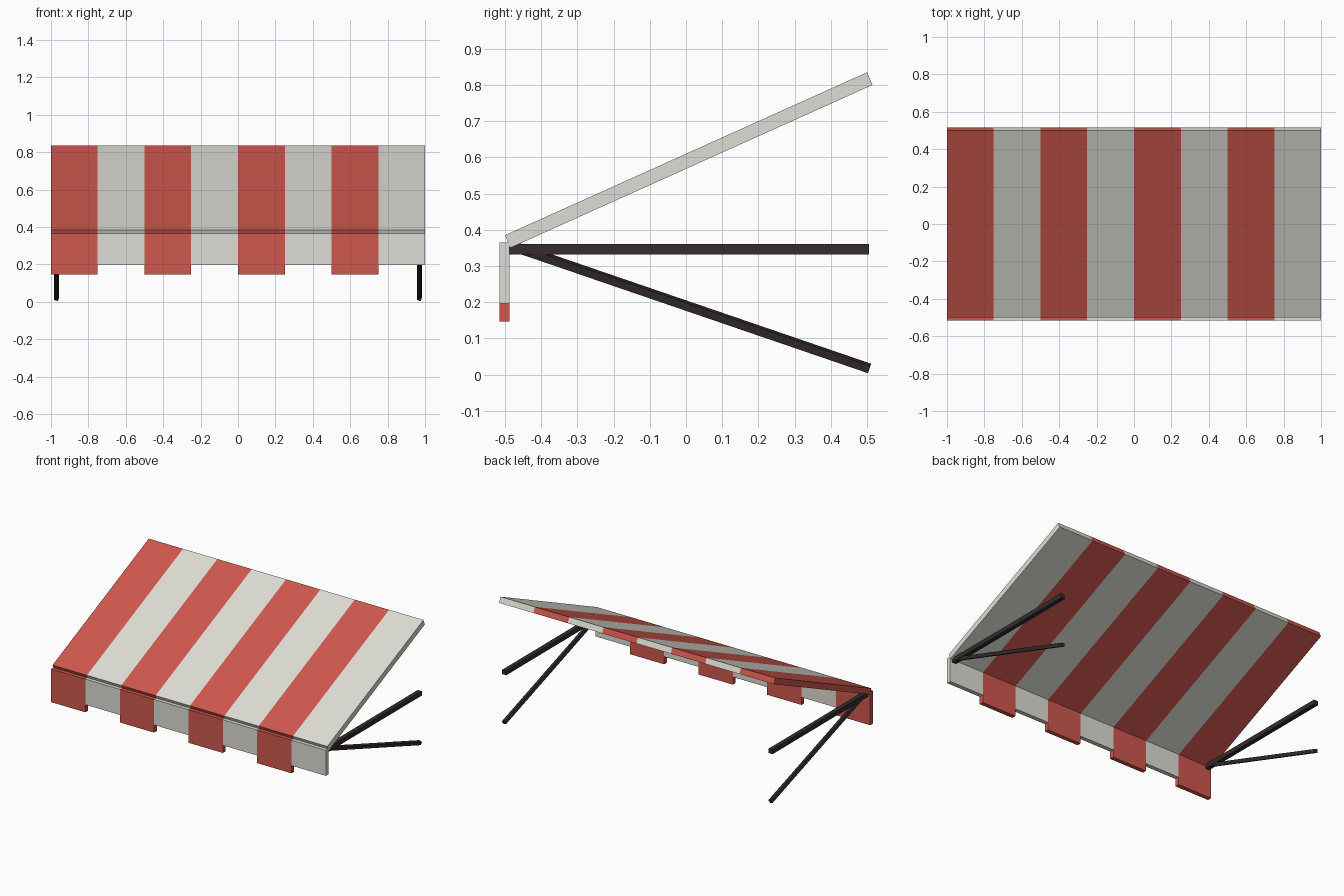
import bpy, bmesh
from mathutils import Vector, Matrix

cube = bpy.data.objects.get("Cube")
if cube:
    bpy.data.objects.remove(cube, do_unlink=True)


def material(name, rgb):
    m = bpy.data.materials.new(name)
    m.use_nodes = True
    m.diffuse_color = (*rgb, 1)
    m.node_tree.nodes["Principled BSDF"].inputs["Base Color"].default_value = (*rgb, 1)
    return m


red = material("awning_red", (0.63, 0.098, 0.076))
white = material("canvas_white", (0.73, 0.72, 0.66))
dark = material("dark_metal", (0.036, 0.026, 0.03))


def extrude_profile(name, profile, x0, x1, mat):
    """Extrude a (y, z) outline along x."""
    bm = bmesh.new()
    face = bm.faces.new([bm.verts.new((x0, y, z)) for y, z in profile])
    ext = bmesh.ops.extrude_face_region(bm, geom=[face])
    verts = [v for v in ext["geom"] if isinstance(v, bmesh.types.BMVert)]
    bmesh.ops.translate(bm, verts=verts, vec=(x1 - x0, 0, 0))
    bmesh.ops.recalc_face_normals(bm, faces=bm.faces)
    return finish(name, bm, mat)


def finish(name, bm, mat):
    mesh = bpy.data.meshes.new(name)
    bm.to_mesh(mesh)
    bm.free()
    mesh.materials.append(mat)
    obj = bpy.data.objects.new(name, mesh)
    bpy.context.collection.objects.link(obj)
    return obj


def bar(name, start, end, width, twist=0.0):
    """Square bar between two points, optionally turned about its own axis."""
    a, b = Vector(start), Vector(end)
    bm = bmesh.new()
    bmesh.ops.create_cube(bm, size=1)
    place = (Matrix.Translation((a + b) / 2)
             @ (b - a).to_track_quat('Y', 'Z').to_matrix().to_4x4()
             @ Matrix.Rotation(twist, 4, 'Y')
             @ Matrix.Diagonal((width, (b - a).length, width, 1)))
    bmesh.ops.transform(bm, matrix=place, verts=bm.verts)
    return finish(name, bm, dark)


# Sloping canopy and hanging valance, in alternating stripes
canopy = [(-0.5, 0.385), (0.5, 0.835), (0.515, 0.8), (-0.485, 0.35)]
stripes, stripe_width = 8, 0.25
for i in range(stripes):
    x0 = -1 + i * stripe_width
    x1 = x0 + stripe_width
    mat, hem = (red, 0.147) if i % 2 == 0 else (white, 0.197)
    extrude_profile(f"canopy_stripe_{i + 1}", canopy, x0, x1, mat)
    flap = [(-0.515, hem), (-0.515, 0.365), (-0.487, 0.365), (-0.487, hem)]
    extrude_profile(f"valance_flap_{i + 1}", flap, x0, x1, mat)

# Support arms and diagonal braces at both ends
for side, x in (("left", 0.97), ("right", -0.97)):
    bar(f"{side}_support_arm", (x, -0.487, 0.346), (x, 0.505, 0.346), 0.029)
    bar(f"{side}_diagonal_brace", (x, -0.465, 0.35), (x, 0.507, 0.017), 0.022, 0.3)
